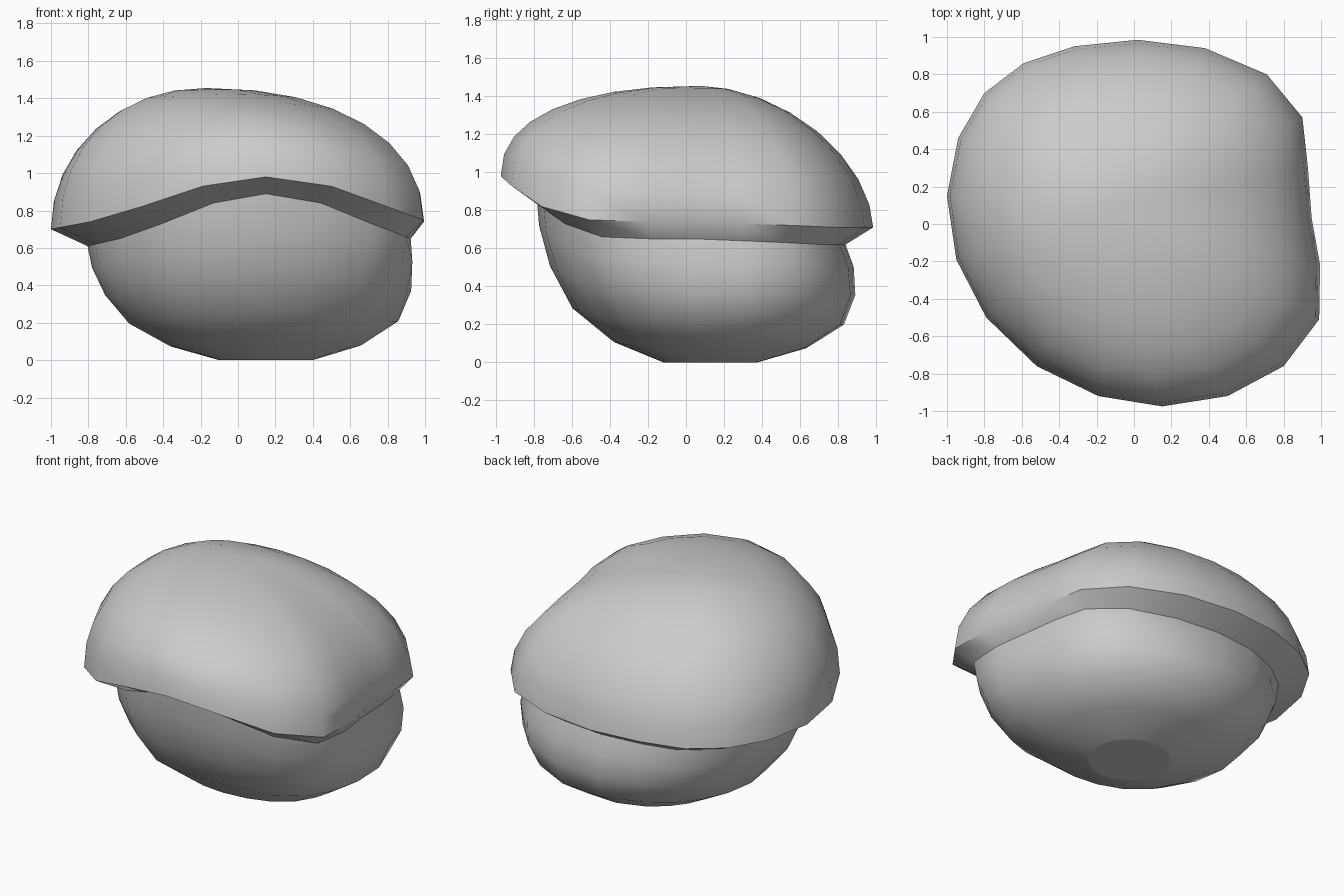
import bpy, bmesh
from math import sin, cos, pi, hypot

if "Cube" in bpy.data.objects:
    bpy.data.objects.remove(bpy.data.objects["Cube"])

# Cap outline seen from above with rim height: x, y, z
RIM = [(.02, .985, .71), (.38, .94, .71), (.71, .80, .71), (.90, .57, .72), (.93, .30, .73),
       (.95, .03, .74), (.995, -.22, .74), (.99, -.51, .75), (.80, -.76, .82), (.50, -.92, .93),
       (.15, -.975, .98), (-.19, -.92, .93), (-.52, -.76, .82), (-.79, -.50, .74),
       (-.95, -.19, .71), (-1.0, .15, .70), (-.94, .46, .70), (-.80, .70, .70),
       (-.59, .86, .70), (-.32, .95, .71)]
CX, CY = .15, .13            # bowl axis
AX, AY, AZ = -.17, .08, 1.455  # top of the cap


def polar(x, y, cx, cy):
    r = hypot(x - cx, y - cy)
    return r, (x - cx) / r, (y - cy) / r


def loft(name, rings, end, apex=None):
    """Bridge rings of points; close the end with a flat face or an apex fan."""
    bm = bmesh.new()
    rows = [[bm.verts.new(p) for p in ring] for ring in rings]
    n = len(rows[0])
    for a, b in zip(rows, rows[1:]):
        for i in range(n):
            j = (i + 1) % n
            bm.faces.new((a[i], a[j], b[j], b[i]))
    sharp = None
    if end == "flat":
        sharp = bm.faces.new(rows[0])
    else:
        top = bm.verts.new(apex)
        for i in range(n):
            bm.faces.new((rows[-1][i], rows[-1][(i + 1) % n], top))
    bmesh.ops.recalc_face_normals(bm, faces=bm.faces[:])
    # make sure normals point outward
    if end == "flat":
        flip = sharp.normal.z > 0
    else:
        flip = top.link_faces[0].normal.z < 0
    if flip:
        bmesh.ops.reverse_faces(bm, faces=bm.faces[:])
    me = bpy.data.meshes.new(name)
    bm.to_mesh(me)
    bm.free()
    ob = bpy.data.objects.new(name, me)
    bpy.context.collection.objects.link(ob)
    bpy.ops.object.select_all(action='DESELECT')
    ob.select_set(True)
    bpy.context.view_layer.objects.active = ob
    bpy.ops.object.shade_smooth_by_angle(angle=.75)
    if end == "flat":
        for e in me.edges:
            if all(me.vertices[v].co.z < .001 for v in e.vertices):
                e.use_edge_sharp = True
    return ob


# Underside edge where the cap meets the bowl
inner = []
for x, y, z in RIM:
    r, dx, dy = polar(x, y, CX, CY)
    f = .83 + .10 * max(0, dx) ** 2
    inner.append((r * f, dx, dy, z - .09))

# Bowl: height share, base radius, how much the ring follows the cap outline
BOWL = [(0, .25, 0), (.12, .51, 0), (.32, .73, .12), (.57, .855, .42), (.81, .92, .73), (1, .94, 1)]
bowl_rings = []
for h, base, w in BOWL:
    bowl_rings.append([(CX + dx * base * (1 + (r / .94 - 1) * w),
                        CY + dy * base * (1 + (r / .94 - 1) * w), z * h)
                       for r, dx, dy, z in inner])
loft("bowl", bowl_rings, "flat")

# Cap: sloping underside, rim and dome
cap_rings = [[(CX + dx * r, CY + dy * r, z) for r, dx, dy, z in inner]]
ROWS = 8
for k in range(ROWS):
    t = k / ROWS * pi / 2
    ring = []
    for x, y, z in RIM:
        r, dx, dy = polar(x, y, AX, AY)
        p = 2 / (2.05 - .28 * dy)
        s = cos(t) ** p
        ring.append((AX + dx * r * s, AY + dy * r * s, z + (AZ - z) * sin(t) ** p))
    cap_rings.append(ring)
loft("cap", cap_rings, "apex", (AX, AY, AZ))
